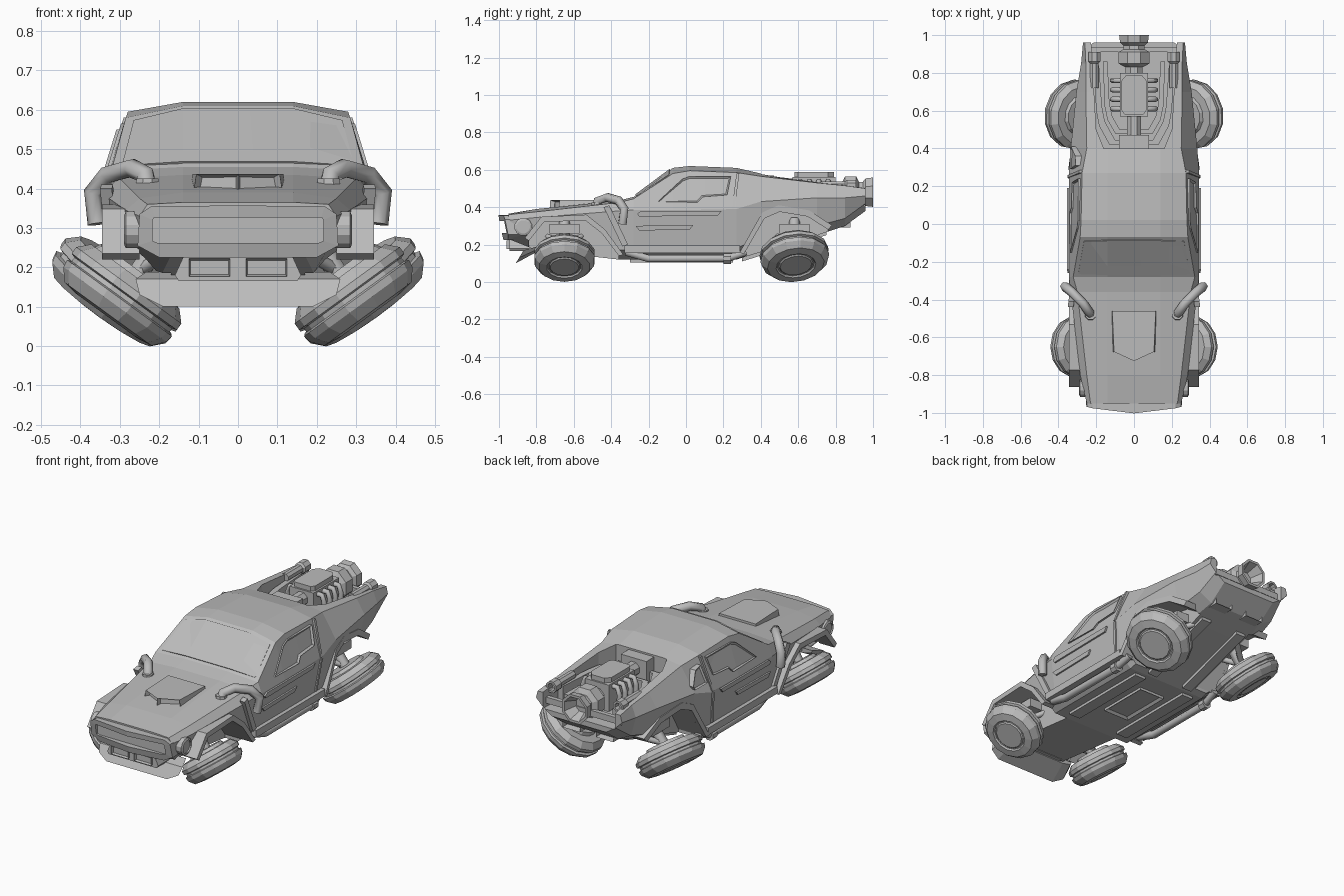
import bpy, bmesh, math
from mathutils import Vector, Matrix

cube = bpy.data.objects.get("Cube")
if cube:
    bpy.data.objects.remove(cube, do_unlink=True)

GREY = (0.5, 0.5, 0.5, 1)
grey = bpy.data.materials.new("plain grey")
grey.use_nodes = True
grey.diffuse_color = GREY
for node in grey.node_tree.nodes:
    if node.type == 'BSDF_PRINCIPLED':
        node.inputs["Base Color"].default_value = GREY


def add_object(name, mesh, mirror=False):
    obj = bpy.data.objects.new(name, mesh)
    bpy.context.scene.collection.objects.link(obj)
    mesh.materials.clear()
    mesh.materials.append(grey)
    if mirror:
        obj.modifiers.new("mirror", 'MIRROR').use_mirror_merge = False
    return obj


def loft(name, rings, mirror=False, matrix=None, inset=None):
    """Skin a row of closed rings; inset = (direction, border, depth)."""
    bm = bmesh.new()
    rows = [[bm.verts.new(p) for p in ring] for ring in rings]
    for a, b in zip(rows, rows[1:]):
        for i in range(len(a)):
            j = (i + 1) % len(a)
            bm.faces.new((a[i], a[j], b[j], b[i]))
    bm.faces.new(rows[0])
    bm.faces.new(rows[-1])
    bmesh.ops.recalc_face_normals(bm, faces=bm.faces)
    if inset:
        way, border, depth = inset
        bm.normal_update()
        chosen = [f for f in bm.faces if f.normal.dot(Vector(way)) > 0.6]
        bmesh.ops.inset_individual(bm, faces=chosen, thickness=border, depth=depth)
    if matrix:
        bm.transform(matrix)
    mesh = bpy.data.meshes.new(name)
    bm.to_mesh(mesh)
    bm.free()
    return add_object(name, mesh, mirror)


def prism(name, points, axis, start, end, **options):
    place = {'x': lambda t, u, v: (t, u, v),
             'y': lambda t, u, v: (u, t, v),
             'z': lambda t, u, v: (u, v, t)}[axis]
    return loft(name, [[place(t, u, v) for u, v in points] for t in (start, end)], **options)


def box(name, xs, ys, zs, **options):
    corners = [(xs[0], zs[0]), (xs[1], zs[0]), (xs[1], zs[1]), (xs[0], zs[1])]
    return prism(name, corners, 'y', ys[0], ys[1], **options)


def lathe(name, profile, centre, axis, sides=12, mirror=False):
    turn = [2 * math.pi * (i + 0.5) / sides for i in range(sides)]
    rings = [[(r * math.cos(a), r * math.sin(a), h) for a in turn] for r, h in profile]
    spin = Vector(axis).to_track_quat('Z', 'Y').to_matrix().to_4x4()
    return loft(name, rings, mirror, Matrix.Translation(centre) @ spin)


def tube(name, path, radius, mirror=False, detail=1):
    curve = bpy.data.curves.new(name, 'CURVE')
    curve.dimensions = '3D'
    curve.bevel_depth = radius
    curve.bevel_resolution = detail
    curve.use_fill_caps = True
    line = curve.splines.new('POLY')
    line.points.add(len(path) - 1)
    for point, co in zip(line.points, path):
        point.co = (*co, 1)
    helper = bpy.data.objects.new(name + " path", curve)
    bpy.context.scene.collection.objects.link(helper)
    graph = bpy.context.evaluated_depsgraph_get()
    mesh = bpy.data.meshes.new_from_object(helper.evaluated_get(graph))
    bpy.data.objects.remove(helper, do_unlink=True)
    return add_object(name, mesh, mirror)


def panel(name, points, lift=0.006, mirror=True, inset=None, side=1):
    """Plate lying on the sloping flank, outlined in (y, z)."""
    def flank(z):
        return 0.345 - (z - 0.385) * 0.31 if z > 0.385 else 0.32 + (z - 0.17) * 0.12
    rings = [[(side * (flank(z) + d), y, z) for y, z in points] for d in (-0.02, lift)]
    return loft(name, rings, mirror, inset=inset)


# Body shell: y, then bottom, sill, belt and shoulder as (x, z), then roof height
stations = [
    (-0.95, (.17, .23), (.23, .25), (.25, .33), (.23, .36), .365),
    (-0.80, (.20, .17), (.27, .25), (.285, .345), (.25, .375), .39),
    (-0.36, (.25, .12), (.31, .17), (.335, .38), (.30, .425), .435),
    (-0.28, (.25, .12), (.32, .17), (.345, .385), (.322, .445), .455),
    (-0.07, (.25, .12), (.32, .17), (.345, .385), (.285, .58), .61),
    (0.02, (.25, .12), (.32, .17), (.345, .385), (.28, .595), .62),
    (0.27, (.25, .12), (.32, .18), (.345, .39), (.275, .585), .61),
    (0.40, (.24, .16), (.31, .24), (.335, .43), (.25, .565), .58),
    (0.70, (.19, .25), (.27, .30), (.305, .45), (.255, .53), .54),
    (0.85, (.17, .30), (.25, .34), (.28, .45), (.255, .515), .52),
    (0.96, (.17, .38), (.23, .42), (.27, .46), (.26, .50), .505),
]
rings = []
for y, *half, top in stations:
    half = half + [(.14, top)]
    rings.append([(x, y, z) for x, z in half] + [(-x, y, z) for x, z in reversed(half)])
body = loft("body_shell", rings)

# Cut wheel arches and engine bay
front_arch = [(-.84, .22), (-.76, .32), (-.54, .33), (-.45, .26), (-.36, .14)]
rear_arch = [(.31, .15), (.42, .34), (.5, .375), (.65, .35), (.76, .28)]
cutters = []
for arch in (front_arch, rear_arch):
    outline = arch + [(arch[-1][0], -.1), (arch[0][0], -.1)]
    cutters.append(prism("arch_cutter", outline, 'x', .17, .6, mirror=True))
bay = [(-.16, .4), (.16, .4), (.2, .5), (.235, 1.1), (-.235, 1.1), (-.2, .5)]
cutters.append(prism("bay_cutter", bay, 'z', .41, .8))
for cutter in cutters:
    cutter.hide_render = True
    cut = body.modifiers.new("cut", 'BOOLEAN')
    cut.operation, cut.solver, cut.object = 'DIFFERENCE', 'EXACT', cutter
bpy.context.view_layer.update()
carved = bpy.data.meshes.new_from_object(
    body.evaluated_get(bpy.context.evaluated_depsgraph_get()))
body.modifiers.clear()
body.data = carved
for cutter in cutters:
    bpy.data.objects.remove(cutter, do_unlink=True)

# Arch flares, the rear ones narrowing with the tail
for name, arch, middle, taper in (("front_flare", front_arch, -.62, 0),
                                  ("rear_flare", rear_arch, .55, .13)):
    outer = [(middle + (y - middle) * 1.1, .1 + (z - .1) * 1.13) for y, z in arch]
    band = arch + outer[::-1]
    loft(name, [[(x - taper * (y - arch[0][0]), y, z) for y, z in band]
                for x in (.25, .345)], True)

# Wheels leaning with their outer faces down, and suspension
for name, x, y, z, R, toe in (("front", .295, -.65, .13, .165, 0),
                              ("rear", .31, .58, .139, .185, .12)):
    tyre = [(R * .3, -.075), (R * .55, -.075), (R * .6, -.058), (R * .84, -.058), (R, -.03),
            (R, -.01), (R * .93, -.006), (R * .93, .006), (R, .01), (R * .98, .03),
            (R * .83, .06), (R * .58, .066), (R * .54, .058), (R * .5, .058), (R * .46, .064)]
    lathe(name + "_wheel", tyre, (x, y, z), (.59, toe, -.81), 14, True)
    for reach in (-.1, .1):
        tube(name + "_arm", [(.15, y + reach, .25), (x - .04, y, z + .06)], .016, True)
    tube(name + "_spring", [(.16, y, .33), (x - .04, y, z + .05)], .03, True)
    box(name + "_bracket", (.15, .25), (y - .08, y + .08), (.26, .31), mirror=True)

# Windscreen and door details
screen = [(-.295, -.262, .454), (-.14, -.267, .464), (.14, -.267, .464), (.295, -.262, .454),
          (.265, -.088, .569), (.14, -.085, .599), (-.14, -.085, .599), (-.265, -.088, .569)]
loft("windscreen", [[Vector(p) + Vector((0, -.6, .8)) * d for p in screen] for d in (-.01, .006)])
window = [(-.15, .43), (-.02, .55), (.02, .565), (.24, .565), (.22, .465), (.09, .455), (.06, .425)]
panel("door_window", window, .008, inset=((1, 0, 0), .012, -.01))
panel("door_seam_upper", [(.27, .58), (.285, .58), (.26, .39), (.245, .39)])
panel("door_seam_lower", [(.245, .38), (.26, .38), (.24, .2), (.225, .2)])
panel("upper_slot", [(-.26, .365), (-.24, .38), (.19, .38), (.17, .355), (-.25, .35)], .009)
panel("lower_slot", [(-.27, .3), (.04, .305), (.02, .28), (-.25, .275)], .009)
panel("quarter_window", [(.29, .45), (.31, .55), (.36, .54), (.41, .47), (.4, .45)], .015,
      False, ((-1, 0, 0), .012, -.008), -1)
panel("cowl_strip", [(-.44, .4), (-.41, .41), (-.31, .2), (-.34, .19)], .01)

# Sills and running pipes
box("sill", (.28, .345), (-.33, .29), (.155, .195), mirror=True)
tube("sill_pipe", [(.3, -.32, .16), (.31, -.2, .125), (.31, .22, .125), (.3, .32, .16)], .022, True)
lathe("sill_pipe_cap", [(.03, 0), (.03, .04)], (.31, .2, .125), (0, 1, 0), 8, True)

# Nose: bowed grille, intakes, skid plate and side lamps
grille = [(-.2, .225), (0, .225), (.2, .225), (.255, .255), (.25, .335), (.22, .355), (0, .357),
          (-.22, .355), (-.25, .335), (-.255, .255)]
mouth = [(-.205, .262), (0, .262), (.205, .262), (.217, .267), (.217, .32), (.212, .327), (0, .327),
         (-.212, .327), (-.217, .32), (-.217, .267)]


def bow(points, y):
    return [(x, y + abs(x) * .12 + (.345 - z) * .2, z) for x, z in points]


loft("grille_frame", [bow(grille, -.93), bow(grille, -1), bow(mouth, -1.002), bow(mouth, -.965)])
chin = [(-.15, .165), (.15, .165), (.16, .18), (.135, .235), (-.135, .235), (-.16, .18)]
prism("intake_panel", chin, 'y', -.945, -.78)
box("intake", (.02, .125), (-.96, -.9), (.177, .222), mirror=True,
    inset=((0, -1, 0), .012, -.03))
skid = [(-.26, .17), (.26, .17), (.25, .13), (.19, .1), (-.19, .1), (-.25, .13)]
loft("skid_plate", [[(x, -.91 + (z - .1) * .6, z) for x, z in skid],
                    [(x * .9, -.80, z * .4 + .12) for x, z in skid]])
lathe("side_lamp", [(.048, 0), (.048, .045), (.036, .05), (.036, .042)],
      (.24, -.87, .295), (1, 0, 0), 12, True)

# Bonnet scoop
scoop = [(-.125, -.46), (.125, -.46), (.115, -.68), (0, -.73), (-.115, -.68)]
loft("bonnet_scoop", [[(x, y, .38) for x, y in scoop],
                      [(x * .92, y * .98 - .01, .437) for x, y in scoop]],
     inset=((0, -1, 0), .008, -.025))

# Snorkel pipes beside the bonnet
tube("snorkel", [(.23, -.48, .39), (.235, -.47, .435), (.27, -.42, .452), (.33, -.36, .435),
                 (.367, -.33, .39), (.357, -.34, .31)], .025, True)
lathe("snorkel_foot", [(.034, 0), (.03, .03)], (.23, -.478, .395), (0, 0, 1), 8, True)

# Engine in the bay
box("engine_block", (-.075, .075), (.57, .8), (.4, .56))
plate = [(-.065, .6), (-.05, .58), (.05, .58), (.065, .6), (.065, .76), (.04, .79),
         (-.04, .79), (-.065, .76)]
prism("engine_cover", plate, 'z', .555, .587)
for i in range(4):
    y = .61 + i * .05
    tube("engine_stub", [(.06, y, .54), (.1, y, .54), (.115, y, .5), (.11, y, .41)], .014, True)
lathe("drive_shaft", [(.04, 0), (.04, .16)], (0, .43, .51), (0, 1, 0), 8)
box("shaft_housing", (-.08, .08), (.38, .47), (.4, .57))


def bay_wall(name, half, width, top):
    """U-shaped ledge round the engine, outlined in (x, y)."""
    inner = [(x - width, y + width * .8) for x, y in half[1:]]
    outer = half + [(-x, y) for x, y in reversed(half)]
    rim = [(half[0][0] - width, half[0][1])] + inner
    rim += [(-x, y) for x, y in reversed(rim)]
    prism(name, outer + rim[::-1], 'z', .4, top)


bay_wall("outer_bay_wall", [(.215, .84), (.2, .6), (.185, .52), (.13, .42)], .03, .5)
bay_wall("inner_bay_wall", [(.165, .86), (.155, .62), (.14, .55), (.1, .48)], .025, .47)

# Thruster, exhausts and tail
lathe("thruster", [(.05, 0), (.05, .05), (.09, .07), (.09, .13), (.06, .145),
                   (.06, .165), (.08, .18), (.085, .22), (.07, .22), (.04, .15)],
      (0, .78, .48), (0, 1, 0), 8)
lathe("exhaust", [(.024, 0), (.024, .13), (.034, .14), (.034, .19), (.022, .19), (.02, .16)],
      (.21, .72, .515), (0, 1, 0), 8, True)
box("tail_bar", (-.25, .25), (.91, .935), (.43, .465))
box("tail_vent", (.05, .16), (.72, .88), (.29, .39), mirror=True, inset=((0, 1, 0), .015, -.05))

# Belly panels and rear underside rails
box("belly_rail", (.13, .2), (-.3, .25), (.105, .13), mirror=True)
box("belly_panel", (-.08, .08), (-.15, .15), (.105, .13), inset=((0, 0, -1), .02, -.012))
slope = [(.3, .11), (.75, .25), (.75, .29), (.3, .15)]
prism("underside_rail", slope, 'x', .09, .15, mirror=True)
